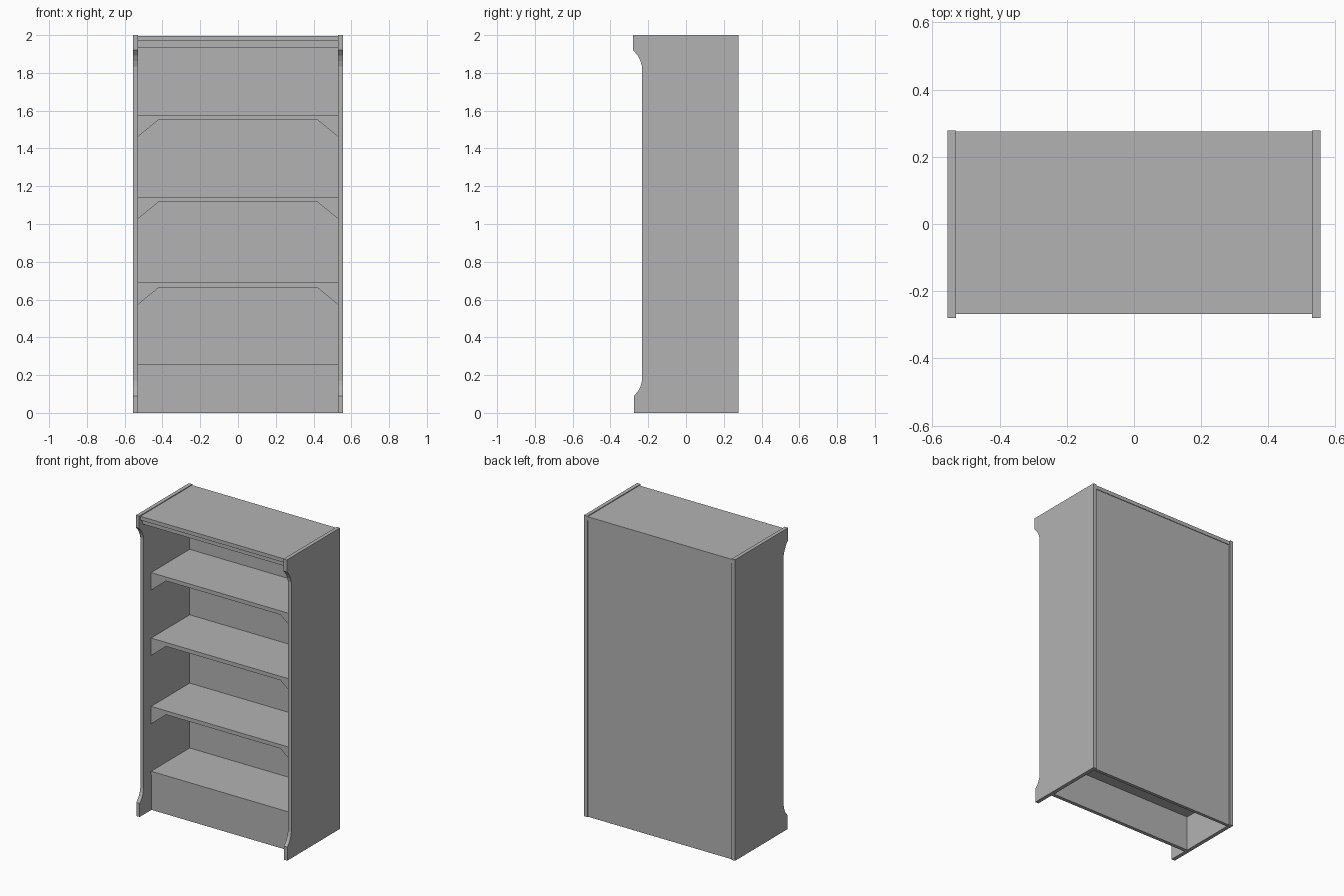
import bpy
import bmesh

cube = bpy.data.objects.get("Cube")
if cube:
    bpy.data.objects.remove(cube, do_unlink=True)

# Single plain grey finish
GREY = (0.45, 0.45, 0.45, 1)
mat = bpy.data.materials.new("plain grey")
mat.use_nodes = True
mat.diffuse_color = GREY
mat.node_tree.nodes["Principled BSDF"].inputs["Base Color"].default_value = GREY


def prism(name, outline, depth):
    """Extrude a closed 3D outline along the depth vector."""
    bm = bmesh.new()
    face = bm.faces.new([bm.verts.new(p) for p in outline])
    ext = bmesh.ops.extrude_face_region(bm, geom=[face], use_keep_orig=True)
    moved = [g for g in ext["geom"] if isinstance(g, bmesh.types.BMVert)]
    bmesh.ops.translate(bm, verts=moved, vec=depth)
    bmesh.ops.recalc_face_normals(bm, faces=bm.faces)
    mesh = bpy.data.meshes.new(name)
    bm.to_mesh(mesh)
    bm.free()
    mesh.materials.append(mat)
    obj = bpy.data.objects.new(name, mesh)
    bpy.context.collection.objects.link(obj)
    return obj


def board(name, y0, y1, z0, z1):
    """Board spanning the gap between the side panels."""
    outline = [(-INNER, y0, z0), (-INNER, y1, z0), (-INNER, y1, z1), (-INNER, y0, z1)]
    return prism(name, outline, (2 * INNER, 0, 0))


INNER, OUTER = 0.53, 0.555
BACK = 0.278
SHELF_FRONT, PANEL_FRONT = -0.155, 0.25
THICK = 0.026

# Side panels with curved foot and curved head
side_profile = [
    (BACK, 0), (-0.275, 0), (-0.275, 0.09), (-0.252, 0.118), (-0.239, 0.145),
    (-0.233, 0.172), (-0.233, 1.835), (-0.241, 1.862), (-0.256, 1.892),
    (-0.28, 1.92), (-0.28, 2), (BACK, 2),
]
for side, sign in (("left", 1), ("right", -1)):
    prism(side + "_side_panel", [(sign * INNER, y, z) for y, z in side_profile],
          (sign * (OUTER - INNER), 0, 0))

# Top board, trim below it, back panel and plinth
board("top_board", -0.268, 0.275, 1.97, 1.995)
board("top_trim", -0.245, -0.22, 1.935, 1.97)
board("back_panel", PANEL_FRONT, 0.271, 0, 1.97)
board("plinth", SHELF_FRONT + 0.004, SHELF_FRONT + 0.028, 0, 0.232)

# Shelves, with corner brackets under all but the lowest
for i, top in enumerate((0.258, 0.689, 1.143, 1.578)):
    low = top - THICK
    board(f"shelf_{i + 1}", SHELF_FRONT, PANEL_FRONT, low, top)
    if i == 0:
        continue
    for side, sign in (("left", 1), ("right", -1)):
        outline = [(sign * x, SHELF_FRONT, z) for x, z in
                   ((INNER, low), (INNER, low - 0.09), (INNER - 0.11, low))]
        prism(f"{side}_bracket_{i + 1}", outline, (0, THICK, 0))
